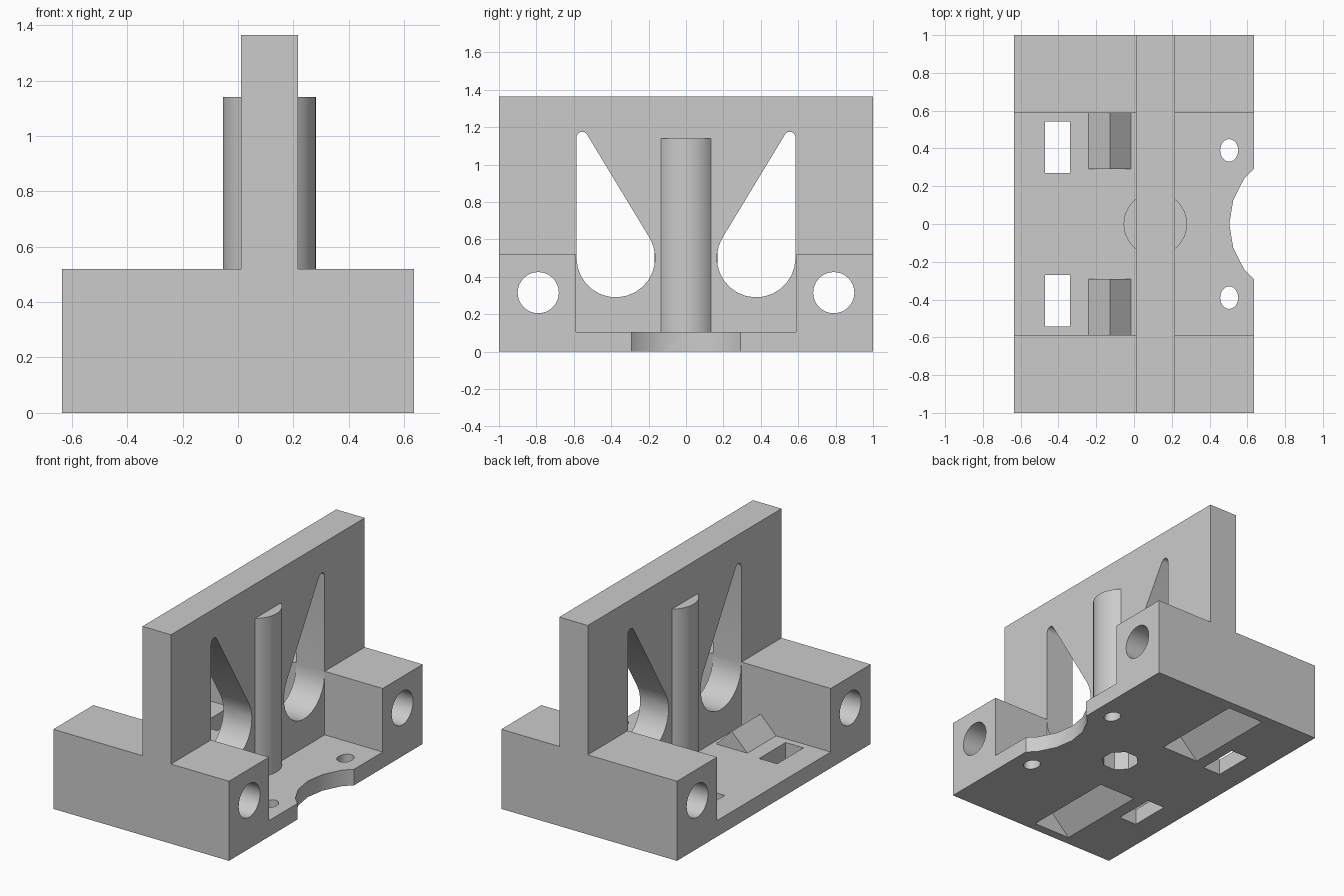
import bpy, bmesh
from math import cos, sin, radians, acos, atan2, hypot, degrees
from mathutils import Vector

cube = bpy.data.objects.get("Cube")
if cube:
    bpy.data.objects.remove(cube, do_unlink=True)

grey = bpy.data.materials.new("plain grey")
grey.use_nodes = True
colour = (0.6, 0.6, 0.6, 1)
grey.diffuse_color = colour
grey.node_tree.nodes["Principled BSDF"].inputs["Base Color"].default_value = colour


def prism(name, outline, axis, lo, hi):
    """Extrude a 2D outline along an axis from lo to hi."""
    place = {"x": lambda a, b, t: (t, a, b),
             "y": lambda a, b, t: (a, t, b),
             "z": lambda a, b, t: (a, b, t)}[axis]
    bm = bmesh.new()
    face = bm.faces.new([bm.verts.new(place(a, b, lo)) for a, b in outline])
    extruded = bmesh.ops.extrude_face_region(bm, geom=[face])["geom"]
    bmesh.ops.translate(bm, vec=Vector(place(0, 0, hi - lo)),
                        verts=[g for g in extruded if isinstance(g, bmesh.types.BMVert)])
    bmesh.ops.recalc_face_normals(bm, faces=bm.faces)
    mesh = bpy.data.meshes.new(name)
    bm.to_mesh(mesh)
    bm.free()
    mesh.materials.append(grey)
    obj = bpy.data.objects.new(name, mesh)
    bpy.context.collection.objects.link(obj)
    return obj


def rect(a0, a1, b0, b1):
    return [(a0, b0), (a1, b0), (a1, b1), (a0, b1)]


def arc(ca, cb, ra, rb, start=0, end=360, steps=32, closed=True):
    count = steps if closed else steps + 1
    angles = [radians(start + (end - start) * i / steps) for i in range(count)]
    return [(ca + ra * cos(t), cb + rb * sin(t)) for t in angles]


def combine(target, tool, operation):
    mod = target.modifiers.new(operation.lower(), "BOOLEAN")
    mod.operation = operation
    mod.solver = "EXACT"
    mod.object = tool
    bpy.context.view_layer.objects.active = target
    bpy.ops.object.modifier_apply(modifier=mod.name)
    bpy.data.objects.remove(tool, do_unlink=True)


def cut(tool):
    combine(body, tool, "DIFFERENCE")


def add(tool):
    combine(body, tool, "UNION")


HALF_X, PLATE, BLOCK = 0.635, 0.105, 0.52
INNER = 0.587
POST_X = 0.113

# Base plate with raised end blocks
body = prism("bracket_body", [(-1, 0), (1, 0), (1, BLOCK), (INNER, BLOCK), (INNER, PLATE),
                              (-INNER, PLATE), (-INNER, BLOCK), (-1, BLOCK)],
             "x", -HALF_X, HALF_X)

# Upright wall
add(prism("upright_wall", rect(-1, 1, 0.05, 1.365), "x", 0.01, 0.216))

# Teardrop window outline: hull of a large lower circle and a small tip circle
big_y, big_z, big_r = 0.375, 0.5, 0.21
tip_y, tip_z, tip_r = 0.555, 1.145, 0.03
dy, dz = tip_y - big_y, tip_z - big_z
tangent = degrees(atan2(dz, dy) + acos((big_r - tip_r) / hypot(dy, dz)))
teardrop = (arc(big_y, big_z, big_r, big_r, tangent, 360, 16, False)
            + arc(tip_y, tip_z, tip_r, tip_r, 0, tangent, 8, False))

for side in (-1, 1):
    def span(a, b):
        return sorted((side * a, side * b))

    # Ridge on the plate and the groove beneath it
    add(prism("ridge", [(-0.29, 0.055), (0.035, 0.055), (-0.1275, 0.218)], "y", *span(0.29, 0.75)))
    cut(prism("groove", [(-0.26, -0.005), (0.02, -0.005), (-0.12, 0.132)], "y", *span(0.305, 0.94)))
    # Teardrop window in the wall
    cut(prism("window", [(side * y, z) for y, z in teardrop], "x", -0.1, 0.3))
    # Rod hole through the end block
    cut(prism("rod_hole", arc(side * 0.79, 0.315, 0.11, 0.11), "x", -1, 1))
    # Tie slot and screw hole in the plate
    cut(prism("tie_slot", rect(-0.47, -0.34, *span(0.27, 0.543)), "z", -0.1, 0.3))
    cut(prism("screw_hole", arc(0.504, side * 0.39, 0.048, 0.06, steps=16), "z", -0.1, 0.3))

# Curved notch in the plate edge
cut(prism("edge_notch", arc(0.915, 0, 0.41, 0.41, steps=20), "z", -0.1, 0.3))

# Round post through the wall, with an eight-sided bore from below
add(prism("post", arc(POST_X, 0, 0.168, 0.168, steps=48), "z", 0.05, 1.14))
cut(prism("bore", arc(POST_X, 0, 0.115, 0.115, 22.5, 382.5, 8), "z", -0.1, 1.0))

# Smooth shading on the rounded parts only
bpy.ops.object.select_all(action="DESELECT")
body.select_set(True)
bpy.context.view_layer.objects.active = body
bpy.ops.object.shade_smooth_by_angle(angle=radians(30))
